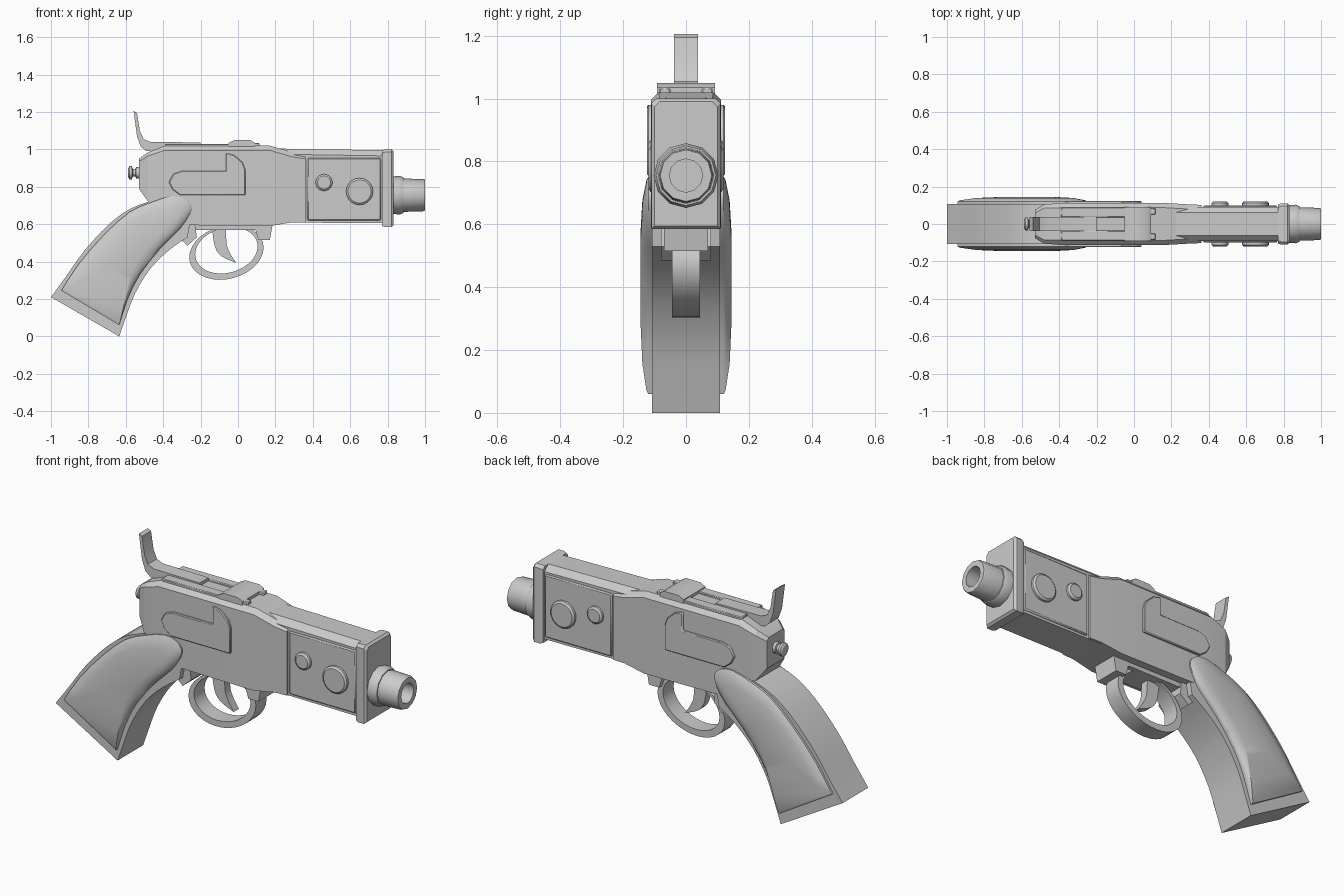
import bpy, bmesh, math
from mathutils import Vector

cube = bpy.data.objects.get("Cube")
if cube:
    bpy.data.objects.remove(cube, do_unlink=True)

grey = bpy.data.materials.new("plain_grey")
grey.use_nodes = True
COLOR = (0.6, 0.6, 0.6, 1)
grey.diffuse_color = COLOR
grey.node_tree.nodes["Principled BSDF"].inputs["Base Color"].default_value = COLOR


def finish(name, bm, bevel=0, angle=32):
    """Turn a bmesh into a smooth-by-angle object, optionally with bevelled edges."""
    bmesh.ops.recalc_face_normals(bm, faces=bm.faces)
    mesh = bpy.data.meshes.new(name)
    bm.to_mesh(mesh)
    bm.free()
    mesh.materials.append(grey)
    ob = bpy.data.objects.new(name, mesh)
    bpy.context.collection.objects.link(ob)
    if bevel:
        mod = ob.modifiers.new("Bevel", "BEVEL")
        mod.width, mod.segments, mod.limit_method = bevel, 1, "ANGLE"
        mod.angle_limit = math.radians(40)
    bpy.ops.object.select_all(action="DESELECT")
    ob.select_set(True)
    bpy.context.view_layer.objects.active = ob
    bpy.ops.object.shade_smooth_by_angle(angle=math.radians(angle))
    return ob


def loft(name, rings, closed=False, bevel=0, angle=32):
    """Skin equal-length rings of points; cap the ends unless closed."""
    bm = bmesh.new()
    loops = [[bm.verts.new(p) for p in ring] for ring in rings]
    n = len(loops[0])
    pairs = list(zip(loops, loops[1:])) + ([(loops[-1], loops[0])] if closed else [])
    for a, b in pairs:
        for i in range(n):
            j = (i + 1) % n
            bm.faces.new((a[i], a[j], b[j], b[i]))
    if not closed:
        bm.faces.new(loops[0])
        bm.faces.new(loops[-1])
    return finish(name, bm, bevel, angle)


def slab(name, outline, y0, y1, bevel=0):
    """Extrude a side-view outline from y0 to y1."""
    return loft(name, [[(x, y, z) for x, z in outline] for y in (y0, y1)], bevel=bevel)


def box(name, x0, x1, y0, y1, z0, z1, bevel=0):
    return slab(name, [(x0, z0), (x1, z0), (x1, z1), (x0, z1)], y0, y1, bevel)


def turned(name, profile, z, sides=12, closed=False):
    """Turn (x, radius) points about a lengthwise axis at height z."""
    steps = [math.tau * i / sides for i in range(sides)]
    return loft(name, [[(x, r * math.sin(a), z + r * math.cos(a)) for a in steps]
                       for x, r in profile], closed)


def smooth_path(points, cuts=3):
    """Catmull-Rom interpolation through an open list of points."""
    pts = [Vector(p) for p in points]
    out = []
    for i in range(len(pts) - 1):
        a, b, c, d = pts[max(i - 1, 0)], pts[i], pts[i + 1], pts[min(i + 2, len(pts) - 1)]
        for k in range(cuts):
            t = k / cuts
            out.append(0.5 * (2 * b + (c - a) * t + (2 * a - 5 * b + 4 * c - d) * t * t
                              + (3 * b - a - 3 * c + d) * t ** 3))
    return [tuple(p) for p in out + [pts[-1]]]


def section(x, zb, zt, w, c):
    """Cross-section with chamfered top corners."""
    return [(x, -w, zb), (x, w, zb), (x, w, zt - c), (x, w - c, zt),
            (x, c - w, zt), (x, -w, zt - c)]


# Main body, chamfered at the rear and tapering to the front
loft("receiver", [section(*s) for s in (
    (-.53, .79, .95, .075, .015), (-.48, .72, .985, .105, .02),
    (-.39, .67, 1.02, .112, .025), (-.27, .595, 1.02, .112, .025),
    (.17, .59, 1.02, .112, .025), (.29, .61, .985, .105, .025),
    (.36, .61, .975, .102, .025))], angle=20)
loft("forend", [section(*s) for s in (
    (.15, .61, 1.005, .092, .03), (.8, .605, .995, .092, .03))])
loft("front_plate", [section(*s) for s in (
    (.77, .59, .995, .105, .015), (.785, .585, 1.0, .11, .015),
    (.82, .585, 1.0, .11, .015), (.832, .595, .99, .1, .015))])

# Muzzle with an open bore
turned("muzzle_collar", [(.82, .1), (.865, .103), (.885, .095), (.885, .05)], .755)
turned("barrel", [(.86, .09), (.99, .086), (1.0, .082), (1.0, .053), (.87, .053)], .755)

# Rear knob
turned("rear_knob", [(-.587, .025), (-.58, .035), (-.568, .035), (-.562, .02),
                     (-.548, .02), (-.545, .03), (-.52, .03)], .875, 14)

# Grip core, with curved back and front edges
back = smooth_path([(-1, .21), (-.92, .32), (-.82, .46), (-.69, .6), (-.58, .68), (-.48, .72)])
front = smooth_path([(-.27, .53), (-.37, .46), (-.47, .36), (-.55, .23), (-.6, .1), (-.635, 0)])
slab("grip", back + [(-.38, .72), (-.25, .64)] + front, -.108, .108)

# Domed grip panels and other side details, mirrored
edge = smooth_path([(-.635, .06), (-.59, .2), (-.525, .33), (-.42, .465), (-.315, .57), (-.26, .65),
                    (-.25, .7), (-.285, .738), (-.355, .75), (-.47, .715), (-.58, .665),
                    (-.71, .55), (-.85, .39), (-.945, .245)], 2)
cx, cz = -.545, .45
plate = [(.04, .755), (-.31, .755), (-.35, .785), (-.37, .825), (-.345, .87), (-.3, .885),
         (-.065, .885), (-.065, .98), (-.02, .97), (.025, .93), (.04, .89)]
for side, word in ((-1, "right"), (1, "left")):
    loft(f"{word}_grip_panel", [
        [(cx + (x - cx) * s, side * y, cz + (z - cz) * s) for x, z in edge]
        for s, y in ((1, .1), (1, .12), (.97, .126), (.75, .139), (.4, .145))])
    slab(f"{word}_side_plate", plate, side * .1, side * .124, .004)
    box(f"{word}_forend_panel", .37, .765, side * .08, side * .1, .62, .955, .006)
    for label, x, z, r in (("small", .46, .823, .045), ("large", .65, .775, .072)):
        ring = [(math.cos(math.tau * i / 20), math.sin(math.tau * i / 20)) for i in range(20)]
        loft(f"{word}_{label}_stud", [[(x + c * q, side * y, z + s * q) for c, s in ring]
             for q, y in ((r, .09), (r, .112), (r - .01, .12))])
    # Top rails and sight nubs
    low, high = sorted((side * .035, side * .09))
    box(f"{word}_top_rail", -.39, -.04, low, high, 1.0, 1.03, .004)
    low, high = sorted((side * .05, side * .085))
    box(f"{word}_sight_nub", .08, .115, low, high, 1.0, 1.035, .004)

# Top sight block and upright rear lever
slab("sight_block", [(-.05, 1.0), (.09, 1.0), (.09, 1.035), (.065, 1.05),
                     (-.02, 1.05), (-.05, 1.035)], -.092, .092)
slab("lever", [(-.558, 1.205), (-.54, 1.195), (-.525, 1.1), (-.505, 1.055), (-.47, 1.04),
               (-.2, 1.037), (-.2, .99), (-.49, .99), (-.52, 1.015), (-.54, 1.07)], -.038, .038)

# Underside frame, lug and guard loop
box("lower_strap", -.28, .15, -.07, .07, .57, .61)
slab("rear_lug", [(-.34, .55), (-.27, .485), (-.22, .53), (-.23, .6), (-.3, .62)], -.08, .08)
slab("front_lug", [(.11, .515), (.17, .515), (.187, .61), (.08, .61)], -.07, .07)


def oval(rx, rz, z, y):
    return [(-.062 + rx * math.cos(a), y, z + rz * math.sin(a) + .13 * rx * math.cos(a))
            for a in (math.tau * i / 32 for i in range(32))]


loft("trigger_guard", [oval(.199, .144, .449, -.045), oval(.199, .144, .449, .045),
                       oval(.167, .122, .46, .045), oval(.167, .122, .46, -.045)], closed=True)
slab("trigger", smooth_path([(-.14, .59), (-.125, .485), (-.09, .43), (-.01, .393)])
     + smooth_path([(-.04, .44), (-.06, .49), (-.065, .59)]), -.022, .022)
